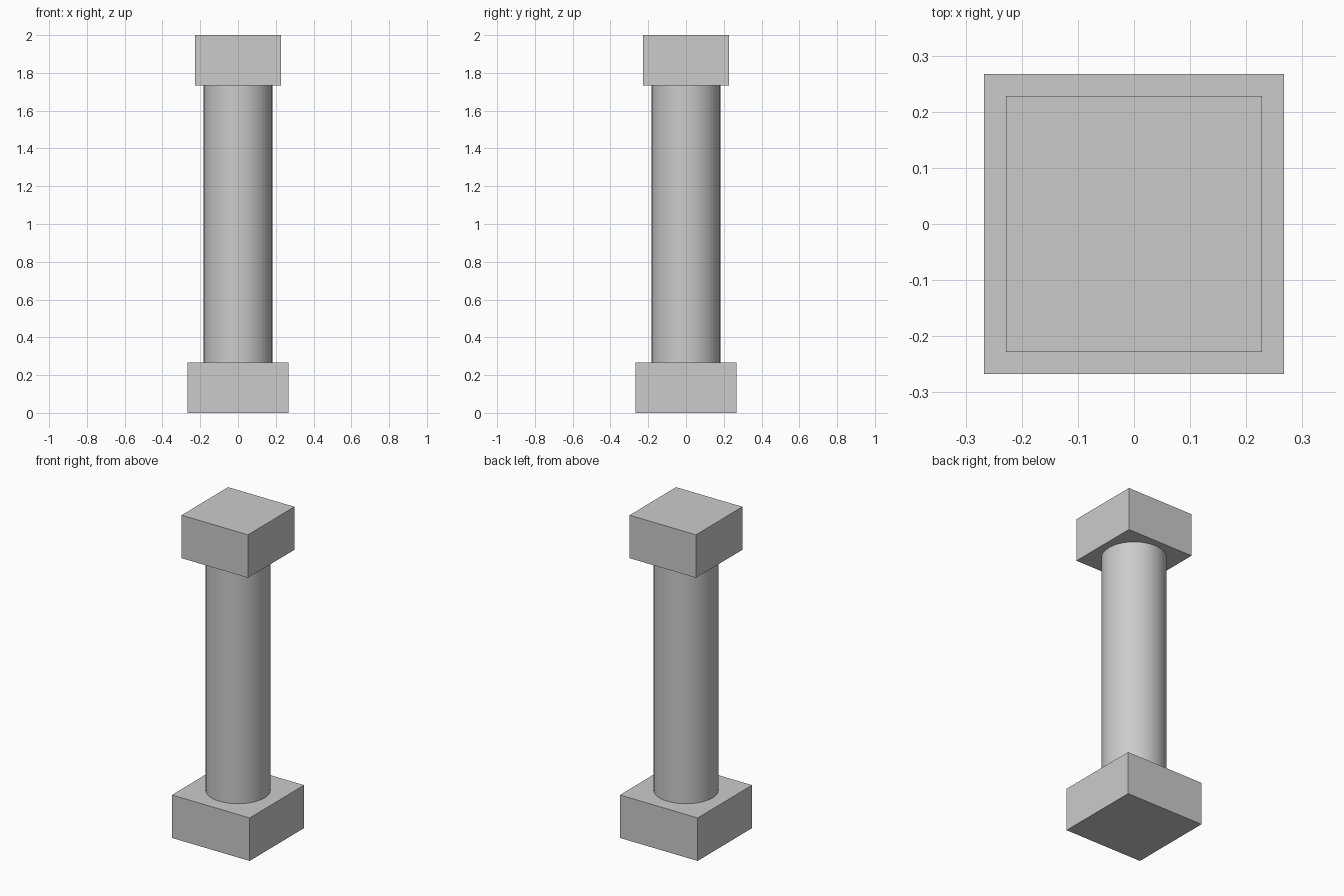
import bpy
import math

if "Cube" in bpy.data.objects:
    bpy.data.objects.remove(bpy.data.objects["Cube"])


def block(name, width, z0, z1):
    bpy.ops.mesh.primitive_cube_add(size=1, location=(0, 0, (z0 + z1) / 2))
    ob = bpy.context.object
    ob.name = name
    ob.scale = (width, width, z1 - z0)
    bpy.ops.object.transform_apply(location=False, rotation=False, scale=True)
    return ob


BLOCK_H = 0.267

# Square plinth and slightly smaller square capital
block("base_plinth", 0.534, 0, BLOCK_H)
block("top_capital", 0.456, 2 - BLOCK_H, 2)

# Round shaft between the two blocks
bpy.ops.mesh.primitive_cylinder_add(
    vertices=32, radius=0.183, depth=2 - 2 * BLOCK_H, location=(0, 0, 1))
bpy.context.object.name = "column_shaft"
bpy.ops.object.shade_smooth_by_angle(angle=math.radians(30))
